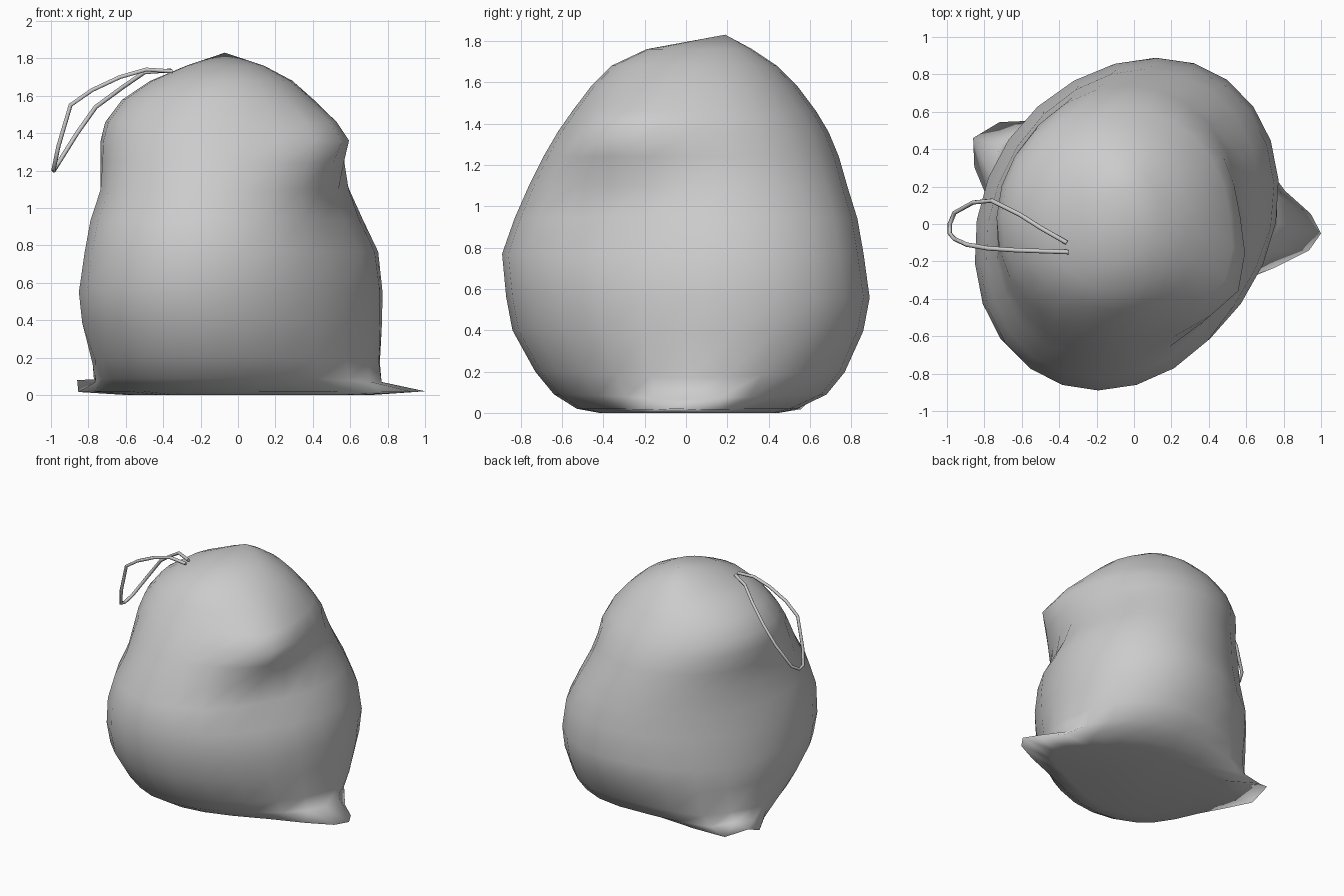
import bpy, bmesh, math
from mathutils import Vector

if "Cube" in bpy.data.objects:
    bpy.data.objects.remove(bpy.data.objects["Cube"])

SEG = 24

# Sack profile: height, min x, max x, min y, max y, skew of the oval plan
RINGS = [
    (0.00, -0.42, 0.44, -0.42, 0.44, 0.20),
    (0.02, -0.60, 0.60, -0.53, 0.53, 0.20),
    (0.09, -0.70, 0.68, -0.64, 0.68, 0.20),
    (0.20, -0.75, 0.72, -0.73, 0.77, 0.20),
    (0.40, -0.83, 0.76, -0.84, 0.86, 0.20),
    (0.56, -0.85, 0.77, -0.87, 0.89, 0.20),
    (0.77, -0.82, 0.75, -0.89, 0.86, 0.20),
    (0.94, -0.79, 0.67, -0.83, 0.83, 0.18),
    (1.10, -0.74, 0.60, -0.76, 0.78, 0.13),
    (1.24, -0.735, 0.56, -0.69, 0.74, 0.08),
    (1.36, -0.735, 0.55, -0.62, 0.69, 0.04),
    (1.46, -0.71, 0.50, -0.55, 0.63, 0.02),
    (1.58, -0.62, 0.40, -0.46, 0.54, 0.0),
    (1.68, -0.47, 0.29, -0.36, 0.44, 0.0),
    (1.76, -0.28, 0.14, -0.19, 0.32, 0.0),
]
# Pinched bottom corners: tip, spread per radian, angle, angular width,
# upward strength, upward reach
CORNERS = [
    (Vector((1.0, -0.05, 0.02)), Vector((0, 0.35, 0)), 0.0, 0.68, 0.50, 0.18),
    (Vector((-0.86, 0.46, 0.08)), Vector((-0.23, -0.46, 0)), math.radians(150), 0.60, 0.80, 0.28),
]


def delta(t, t0):
    return (t - t0 + math.pi) % (2 * math.pi) - math.pi


def near(t, t0, width):
    return math.exp(-(delta(t, t0) / width) ** 2)


def sack_point(ring, i):
    z, x0, x1, y0, y1, skew = ring
    t = 2 * math.pi * i / SEG
    # fold and shoulder on the front right side
    k = 1 - 0.08 * near(t, -0.45, 0.35) * math.exp(-((z - 0.95) / 0.2) ** 2)
    k += 0.20 * near(t, -0.55, 0.40) * math.exp(-((z - 1.36) / 0.18) ** 2)
    p = Vector(((x0 + x1) / 2 + (x1 - x0) / 2 * math.cos(t - skew) * k,
                (y0 + y1) / 2 + (y1 - y0) / 2 * math.sin(t) * k, z))
    for tip, spread, angle, width, strength, reach in CORNERS:
        pull = near(t, angle, width)
        if z == 0.0:
            pull *= 0.5
        elif z > 0.02:
            pull *= strength * math.exp(-z / reach)
        d = max(-0.45, min(0.45, delta(t, angle)))
        target = tip + spread * d
        target.z = max(0.015, tip.z - 0.25 * abs(d))
        p = p.lerp(target, pull)
    if z == 0.0:
        p.z = 0.0
    return p


# Sack body lofted through the rings
bm = bmesh.new()
loops = [[bm.verts.new(sack_point(r, i)) for i in range(SEG)] for r in RINGS]
for a, b in zip(loops, loops[1:]):
    for i in range(SEG):
        j = (i + 1) % SEG
        bm.faces.new((a[i], a[j], b[j], b[i]))
bm.faces.new(loops[0][::-1])
peak = bm.verts.new((-0.07, 0.19, 1.83))
for i in range(SEG):
    bm.faces.new((loops[-1][i], loops[-1][(i + 1) % SEG], peak))
bmesh.ops.recalc_face_normals(bm, faces=bm.faces)
mesh = bpy.data.meshes.new("sack_body")
bm.to_mesh(mesh)
bm.free()
sack = bpy.data.objects.new("sack_body", mesh)
bpy.context.collection.objects.link(sack)
for f in mesh.polygons:
    f.use_smooth = True

# Drawstring loop hanging from the neck
path = [
    (-0.35, -0.15, 1.73), (-0.49, -0.145, 1.74), (-0.63, -0.14, 1.70),
    (-0.78, -0.13, 1.63), (-0.895, -0.11, 1.55), (-0.96, -0.08, 1.33),
    (-0.985, -0.05, 1.21), (-0.985, 0.0, 1.2), (-0.96, 0.06, 1.24),
    (-0.86, 0.115, 1.40), (-0.76, 0.125, 1.54), (-0.61, 0.05, 1.65),
    (-0.50, -0.02, 1.725), (-0.36, -0.10, 1.735),
]
curve = bpy.data.curves.new("drawstring", "CURVE")
curve.dimensions = "3D"
curve.bevel_depth = 0.012
curve.bevel_resolution = 1
curve.use_fill_caps = True
spline = curve.splines.new("POLY")
spline.points.add(len(path) - 1)
for pt, co in zip(spline.points, path):
    pt.co = (*co, 1)
string = bpy.data.objects.new("drawstring", curve)
bpy.context.collection.objects.link(string)
